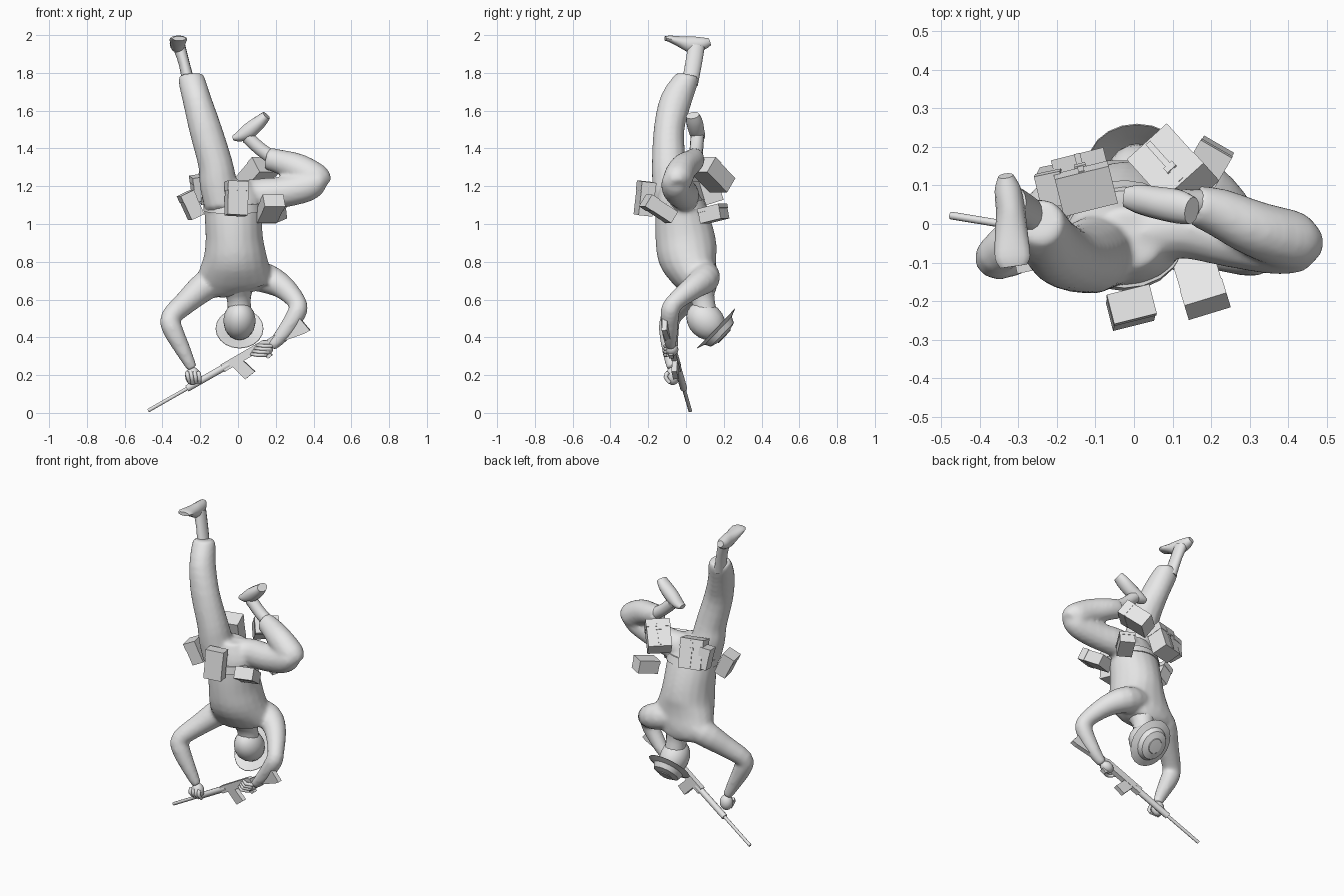
import bpy, bmesh, math
from mathutils import Vector, Matrix, Euler

if "Cube" in bpy.data.objects:
    bpy.data.objects.remove(bpy.data.objects["Cube"])

grey = bpy.data.materials.new("plain_grey")
grey.diffuse_color = (0.8, 0.8, 0.8, 1)
grey.use_nodes = True
grey.node_tree.nodes["Principled BSDF"].inputs["Base Color"].default_value = grey.diffuse_color


def finish(name, bm, smooth=0):
    bmesh.ops.recalc_face_normals(bm, faces=bm.faces)
    me = bpy.data.meshes.new(name)
    bm.to_mesh(me)
    bm.free()
    me.materials.append(grey)
    ob = bpy.data.objects.new(name, me)
    bpy.context.collection.objects.link(ob)
    if smooth:
        bpy.ops.object.select_all(action='DESELECT')
        ob.select_set(True)
        bpy.context.view_layer.objects.active = ob
        bpy.ops.object.shade_smooth_by_angle(angle=math.radians(smooth))
    return ob


def spline(pts, steps):
    """Catmull-Rom through stations (x, y, z, a, b)."""
    p = [Vector(q) for q in pts]
    p = [p[0]] + p + [p[-1]]
    out = []
    for i in range(1, len(p) - 2):
        a, b, c, d = p[i - 1:i + 3]
        for s in range(steps):
            t = s / steps
            out.append(0.5 * (2 * b + (c - a) * t + (2 * a - 5 * b + 4 * c - d) * t * t
                              + (3 * b - a - 3 * c + d) * t ** 3))
    return out + [p[-1]]


def tube(name, pts, ref, sides=14, steps=3, into=None):
    """Loft elliptical rings along a path; ref is the direction of radius a."""
    st = spline([q if len(q) == 5 else (*q, q[3]) for q in pts], steps)
    centres = [Vector(s[:3]) for s in st]
    bm = into or bmesh.new()
    rings = []
    for i, (c, s) in enumerate(zip(centres, st)):
        t = (centres[min(i + 1, len(st) - 1)] - centres[max(i - 1, 0)]).normalized()
        u = Vector(ref)
        u = (u - t * u.dot(t)).normalized()
        v = t.cross(u)
        rings.append([bm.verts.new(c + u * s[3] * math.cos(k * math.tau / sides)
                                   + v * s[4] * math.sin(k * math.tau / sides))
                      for k in range(sides)])
    for r, q in zip(rings, rings[1:]):
        for k in range(sides):
            n = (k + 1) % sides
            bm.faces.new((r[k], r[n], q[n], q[k]))
    bm.faces.new(rings[0])
    bm.faces.new(rings[-1])
    return None if into else finish(name, bm, 50)


def ball(name, c, size, axis=(0, 0, 1)):
    m = (Matrix.Translation(c) @ Vector(axis).to_track_quat('Z', 'Y').to_matrix().to_4x4()
         @ Matrix.Diagonal((*size, 1)))
    bm = bmesh.new()
    bmesh.ops.create_uvsphere(bm, u_segments=16, v_segments=10, radius=1, matrix=m)
    return finish(name, bm, 60)


def pouch(name, c, size, rot, strap=False):
    """Box with a slightly larger lid, and an optional strap on its outer face."""
    m = Matrix.Translation(c) @ Euler([math.radians(r) for r in rot]).to_matrix().to_4x4()
    x, y, z = size
    parts = [((0, 0, 0), size), ((0, 0, z * 0.36), (x + .004, y + .004, z * 0.28))]
    if strap:
        parts += [((0, y / 2, 0), (.016, .008, z * 0.9)), ((0, y / 2, z * .15), (.03, .012, .02))]
    bm = bmesh.new()
    for off, s in parts:
        bmesh.ops.create_cube(bm, size=1, matrix=m @ Matrix.Translation(off)
                              @ Matrix.Diagonal((*s, 1)))
    return finish(name, bm)


X, Y, Z = (1, 0, 0), (0, 1, 0), (0, 0, 1)

# Clothed body: torso, legs and arms blended into one surface
body = bmesh.new()
tube("torso", [(-.02, -.04, 1.23, .09, .08), (-.025, -.04, 1.14, .15, .115),
               (-.025, -.025, 1.05, .152, .14), (-.02, -.005, .93, .152, .158),
               (-.015, .01, .83, .167, .158), (-.015, .04, .75, .192, .132),
               (-.014, .07, .69, .205, .105), (-.005, .085, .65, .15, .08),
               (0, .088, .625, .08, .06)], X, 20, into=body)
# Raised straight leg
tube("straight_leg", [(-.08, -.07, 1.1, .1, .1), (-.105, -.08, 1.22, .1, .1),
                      (-.12, -.09, 1.32, .092, .092), (-.172, -.09, 1.5, .087, .082),
                      (-.215, -.055, 1.65, .077, .085), (-.245, 0, 1.76, .071, .067),
                      (-.25, .01, 1.79, .06, .055)], X, into=body)
# Bent leg
tube("bent_thigh", [(.0, -.03, 1.14, .09, .09), (.12, -.01, 1.155, .087, .08),
                    (.25, -.035, 1.17, .082, .078), (.37, -.055, 1.2, .08, .077),
                    (.43, -.05, 1.235, .06, .072), (.465, -.04, 1.25, .025, .04)], Z, into=body)
tube("bent_shin", [(.46, -.045, 1.2, .04, .05), (.42, -.045, 1.235, .077, .08),
                   (.32, -.015, 1.295, .074, .078), (.22, .03, 1.33, .064, .065),
                   (.155, .05, 1.347, .052, .06)], Y, into=body)
# Arms
tube("forward_arm", [(-.06, .085, .73, .08), (-.17, .06, .675, .08), (-.27, -.01, .59, .064),
                     (-.357, -.08, .505, .054), (-.345, -.09, .44, .054),
                     (-.29, -.085, .33, .042), (-.242, -.075, .235, .028)], Y, into=body)
tube("trigger_arm", [(.04, .085, .74, .08), (.15, .1, .712, .08), (.24, .04, .665, .064),
                     (.313, -.06, .585, .049), (.312, -.085, .53, .051),
                     (.24, -.085, .42, .042), (.175, -.08, .35, .028)], Y, into=body)
clothes = finish("clothed_body", body)
mod = clothes.modifiers.new("blend", 'REMESH')
mod.mode, mod.voxel_size, mod.use_smooth_shade = 'VOXEL', .011, True
mod = clothes.modifiers.new("soften", 'SMOOTH')
mod.factor, mod.iterations = .5, 8

tube("belt", [(-.025, -.035, 1.115, .158, .132), (-.025, -.03, 1.07, .158, .145)], X, 20, 1)

# Ankles and feet
tube("straight_ankle", [(-.26, .02, 1.74, .034, .044), (-.285, .04, 1.85, .029, .045),
                        (-.312, .055, 1.94, .034, .045)], X)
tube("straight_foot", [(-.333, .125, 1.965, .02, .02), (-.328, .09, 1.955, .034, .034),
                       (-.32, .03, 1.95, .038, .044), (-.318, -.03, 1.965, .043, .03),
                       (-.315, -.085, 1.98, .046, .018), (-.312, -.11, 1.982, .035, .012)], X)
tube("bent_ankle", [(.2, .05, 1.34, .038), (.12, .055, 1.395, .036), (.05, .06, 1.46, .036)], Y)
tube("bent_foot", [(-.025, .07, 1.455, .025, .014), (.01, .065, 1.465, .037, .03),
                   (.06, .055, 1.495, .042, .042), (.115, .045, 1.54, .044, .036),
                   (.15, .035, 1.575, .036, .025)], Y)

# Hands
ball("forward_hand", (-.24, -.07, .195), (.04, .038, .048))
ball("trigger_hand", (.145, -.075, .335), (.035, .034, .042), (1, 0, .3))
for i in range(4):
    # Curled fingers of both hands
    d = i - 1.5
    tube(f"forward_finger_{i}", [(-.24 + .02 * d, -.095, .215, .011),
                                 (-.235 + .02 * d, -.108, .19, .011),
                                 (-.23 + .018 * d, -.085, .158, .009)], X, 8, 2)
    tube(f"trigger_finger_{i}", [(.165 + .01 * d, -.095, .33 + .016 * d, .01),
                                 (.12 + .01 * d, -.11, .33 + .016 * d, .01),
                                 (.085 + .01 * d, -.085, .335 + .016 * d, .008)], Z, 8, 2)

# Neck, head and brimmed hat
tube("neck", [(0, .075, .67, .09), (.004, .088, .61, .064), (.008, .1, .54, .062)], X)
tilt = Vector((0, .72, -.69))
ball("head", (.008, .105, .487), (.086, .093, .112), tilt)
m = (Matrix.Translation((.008, .168, .438)) @ tilt.to_track_quat('Z', 'Y').to_matrix().to_4x4()
     @ Matrix.Diagonal((.87, 1, 1, 1)))
profile = [(0, .03), (.085, 0), (.144, -.014), (.146, -.012), (.103, .004),
           (.088, .034), (.048, .046), (.045, .05), (0, .052)]
bm = bmesh.new()
vs = [bm.verts.new((r, 0, h)) for r, h in profile]
es = [bm.edges.new(e) for e in zip(vs, vs[1:])]
bmesh.ops.spin(bm, geom=vs + es, axis=Z, cent=(0, 0, 0), angle=math.tau, steps=20)
bmesh.ops.remove_doubles(bm, verts=bm.verts, dist=1e-4)
bmesh.ops.transform(bm, matrix=m, verts=bm.verts)
finish("hat", bm, 30)

# Rifle, drawn along its own axis: along the barrel, then up
muzzle, butt = Vector((-.475, .022, .012)), Vector((.355, -.115, .485))
along = (butt - muzzle).normalized()
side = Vector((0, 1, 0))
side = (side - along * side.dot(along)).normalized()
up = side.cross(along)
if up.z < 0:
    up = -up


def plate(name, outline, half):
    bm = bmesh.new()
    sides = [[bm.verts.new(muzzle + along * t + up * h + side * w) for t, h in outline]
             for w in (-half, half)]
    for s in sides:
        bm.faces.new(s)
    n = len(outline)
    for i in range(n):
        j = (i + 1) % n
        bm.faces.new((sides[0][i], sides[0][j], sides[1][j], sides[1][i]))
    finish(name, bm)


def rod(name, t0, t1, r):
    a, b = muzzle + along * t0, muzzle + along * t1
    tube(name, [(*a, r), (*b, r)], Y, 10, 1)


rod("barrel", 0, .34, .01)
rod("handguard", .24, .5, .019)
plate("receiver", [(.46, -.022), (.46, .022), (.72, .024), (.74, .012), (.74, -.02)], .016)
plate("stock", [(.72, -.018), (.72, .014), (.95, .025), (.965, -.055), (.93, -.055)], .014)
plate("magazine", [(.51, -.02), (.575, -.02), (.6, -.1), (.535, -.11)], .014)
plate("grip", [(.67, -.015), (.705, -.015), (.725, -.07), (.695, -.075)], .012)

# Pouches and packs around the belt
pouch("front_pouch", (-.008, -.218, 1.135), (.11, .075, .18), (-6, 3, 14))
pouch("front_side_pouch", (.17, -.145, 1.08), (.11, .07, .17), (58, 0, 17))
pouch("outer_side_pouch", (-.25, -.065, 1.1), (.075, .1, .14), (0, -25, 12))
pouch("back_side_pouch", (.185, .145, 1.055), (.09, .13, .08), (12, 0, -30))
pouch("small_back_pouch", (-.21, .1, 1.19), (.065, .085, .13), (10, -8, 12))
pouch("left_back_pack", (-.13, .11, 1.2), (.14, .1, .18), (17, 0, 14), True)
pouch("right_back_pack", (.1, .14, 1.26), (.14, .095, .18), (52, 0, 42), True)
